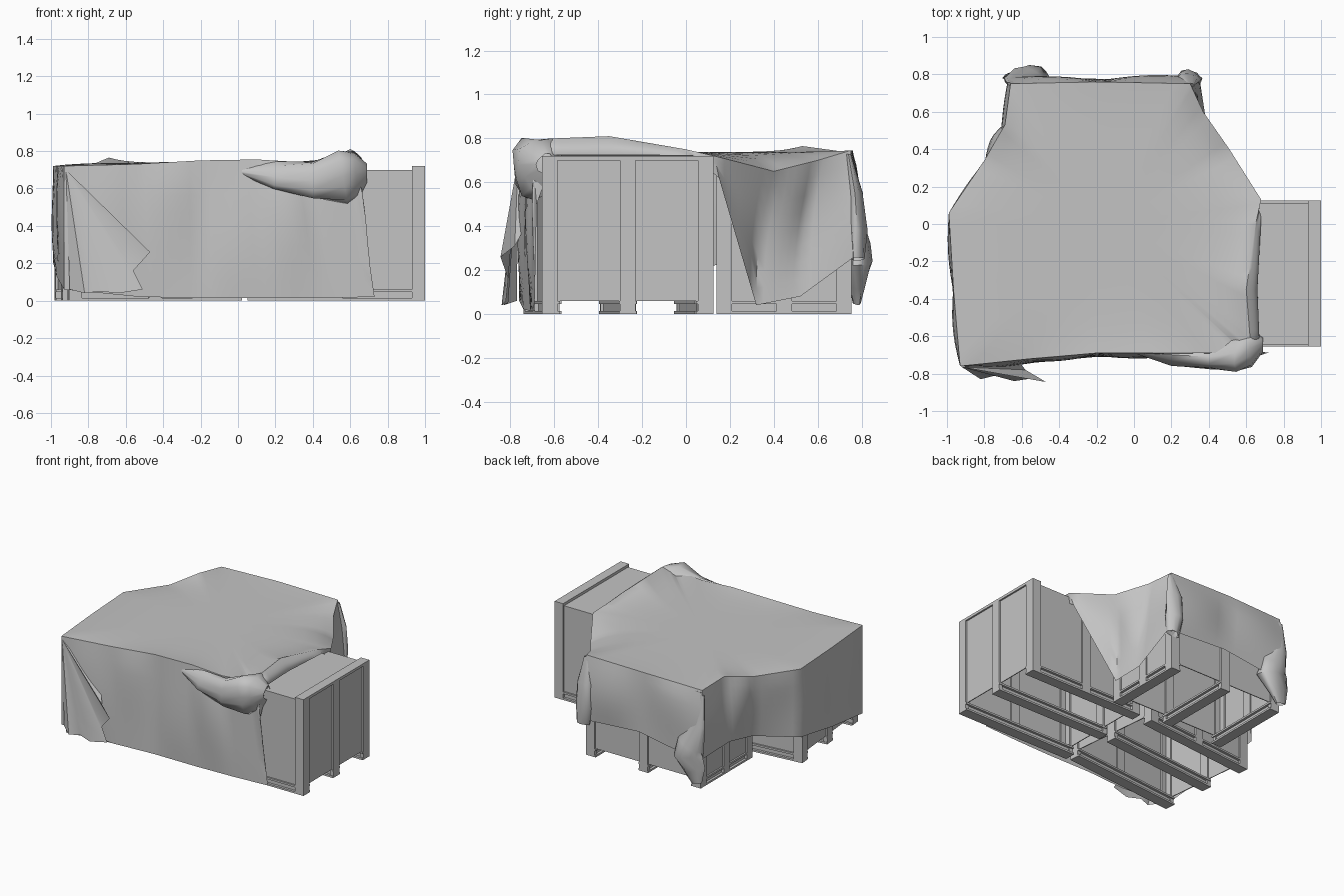
import bpy, bmesh
from math import sin, cos, pi, radians
from mathutils import Vector, Matrix

cube = bpy.data.objects.get("Cube")
if cube:
    bpy.data.objects.remove(cube, do_unlink=True)

GREY = (0.55, 0.55, 0.55, 1)
grey = bpy.data.materials.new("plain grey")
grey.use_nodes = True
grey.diffuse_color = GREY
grey.node_tree.nodes["Principled BSDF"].inputs["Base Color"].default_value = GREY


def finish(name, bm, smooth=None):
    bmesh.ops.recalc_face_normals(bm, faces=bm.faces)
    mesh = bpy.data.meshes.new(name)
    bm.to_mesh(mesh)
    bm.free()
    mesh.materials.append(grey)
    obj = bpy.data.objects.new(name, mesh)
    bpy.context.collection.objects.link(obj)
    if smooth:
        bpy.ops.object.select_all(action="DESELECT")
        obj.select_set(True)
        bpy.context.view_layer.objects.active = obj
        bpy.ops.object.shade_smooth_by_angle(angle=radians(smooth))
    return obj


def box(bm, x0, x1, y0, y1, z0, z1):
    place = Matrix.Translation(((x0 + x1) / 2, (y0 + y1) / 2, (z0 + z1) / 2))
    size = Matrix.Diagonal((x1 - x0, y1 - y0, z1 - z0, 1))
    bmesh.ops.create_cube(bm, size=1, matrix=place @ size)


def crate(name, x, y, length, width, turn=0):
    """Hollow crate, open below, on three I-section skids, battens on every wall."""
    hx, hy, inset, post = length / 2, width / 2, 0.012, 0.07
    top, floor, inner = 0.72, 0.06, 0.03
    parts = {}

    # thin wall panels and lid
    bm = parts["panels"] = bmesh.new()
    wx, wy = hx - inset, hy - inset
    box(bm, -wx, wx, -wy, wy, 0.69, 0.70)
    for end in (-1, 1):
        box(bm, *sorted((end * wx, end * (wx - 0.006))), -wy, wy, floor, 0.70)
        box(bm, -wx, wx, *sorted((end * wy, end * (wy - 0.006))), floor, 0.70)

    # battens: three through each wall, and a rail over both ends
    bm = parts["battens"] = bmesh.new()
    for end in (-1, 1):
        ends = sorted((end * hx, end * (hx - inner)))
        sides = sorted((end * hy, end * (hy - inner)))
        for step in (-1, 0, 1):
            px, py = step * (hx - post / 2), step * (hy - post / 2)
            box(bm, *ends, py - post / 2, py + post / 2, 0.01, top)
            box(bm, px - post / 2, px + post / 2, *sides, 0.01, top)
        rail = sorted((end * hx, end * (hx - post)))
        box(bm, *rail, -hy, hy, 0.70, top)

    # skids
    bm = parts["skids"] = bmesh.new()
    for step in (-1, 0, 1):
        py = step * (hy - 0.04)
        for half, z0, z1 in ((0.04, 0, 0.014), (0.022, 0.014, 0.046), (0.04, 0.046, floor)):
            box(bm, -hx, hx, py - half, py + half, z0, z1)

    for part, bm in parts.items():
        obj = finish(name + "_" + part, bm)
        obj.location = (x, y, 0)
        obj.rotation_euler.z = radians(turn)


crate("right_crate", 0.525, -0.265, 0.95, 0.78)
crate("left_crate", -0.48, -0.31, 0.93, 0.77, turn=5.8)
crate("back_crate", -0.175, 0.447, 0.615, 0.95, turn=90)

# Cover: each spoke holds a rim point, a hem point and the bulge between them
SPOKES = [
    # front
    ((-.93, -.76, .72), (-.93, -.76, .06), 0),
    ((-.55, -.72, .73), (-.52, -.74, .02), .01),
    ((-.2, -.69, .75), (-.2, -.71, .015), 0),
    ((.1, -.69, .755), (.15, -.71, .015), .015),
    ((.35, -.69, .74), (.45, -.70, .015), .01),
    ((.59, -.69, .76), (.73, -.69, .02), 0),
    # gathered edge across the right crate
    ((.62, -.67, .79), (.66, -.68, .5), .02),
    ((.62, -.6, .8), (.67, -.6, .725), .02),
    ((.6, -.35, .81), (.66, -.35, .725), .02),
    ((.65, 0, .75), (.68, .03, .722), 0),
    # hollow between right and back crates
    ((.68, .13, .72), (.66, .15, .62), 0),
    ((.51, .4, .65), (.43, .32, .04), -.05),
    ((.37, .6, .7), (.39, .52, .08), -.03),
    # back
    ((.3, .75, .745), (.35, .78, .27), .02),
    ((-.2, .76, .745), (-.15, .775, .3), 0),
    ((-.66, .75, .735), (-.66, .79, .22), .02),
    # left
    ((-.69, .53, .765), (-.71, .5, .27), .01),
    ((-.8, .34, .72), (-.76, .3, .25), .01),
    ((-.99, .06, .72), (-.99, .06, .21), 0),
    ((-.965, -.35, .72), (-.97, -.35, .13), 0),
]
CENTRE = Vector((-.15, 0, .738))
STEPS = 6
TOP_RINGS = (.2, .4, .6, .75, .85, .93, 1)
SIDE_RINGS = 8

bm = bmesh.new()
hub = bm.verts.new(CENTRE)
columns = []
for i, (rim_a, hem_a, bulge_a) in enumerate(SPOKES):
    rim_b, hem_b, bulge_b = SPOKES[(i + 1) % len(SPOKES)]
    for k in range(STEPS):
        f = k / STEPS
        rim = Vector(rim_a).lerp(Vector(rim_b), f)
        hem = Vector(hem_a).lerp(Vector(hem_b), f)
        bulge = bulge_a + (bulge_b - bulge_a) * f
        out = (rim - CENTRE) * Vector((1, 1, 0))
        out.normalize()
        column = []
        for t in TOP_RINGS:
            p = CENTRE.lerp(rim, t)
            p.z = CENTRE.z + (rim.z - CENTRE.z) * t ** 6
            column.append(bm.verts.new(p))
        drop = min(1, (rim - hem).length / 0.5)
        for r in range(1, SIDE_RINGS + 1):
            s = r / SIDE_RINGS
            # hanging pleats slant a little and fade at the spokes
            pleat = 0.014 * drop * sin(pi * f) * sin(pi * s ** .7) * (1 + sin(i * 2.4 + s * 2))
            p = rim.lerp(hem, s) + out * (bulge * sin(pi * s) + pleat)
            column.append(bm.verts.new(p))
        columns.append(column)
for a, b in zip(columns, columns[1:] + columns[:1]):
    bm.faces.new((hub, a[0], b[0]))
    for j in range(len(a) - 1):
        bm.faces.new((a[j], a[j + 1], b[j + 1], b[j]))
finish("cloth_cover", bm, smooth=50)


def fold(name, path, depth, sides=12):
    """Bunched cloth: wobbly flattened rings along (point, radius) pairs."""
    bm = bmesh.new()
    rings = []
    for i, (point, radius) in enumerate(path):
        before = Vector(path[max(i - 1, 0)][0])
        after = Vector(path[min(i + 1, len(path) - 1)][0])
        across = (after - before).cross(Vector((0, 1, 0))).normalized()
        ring = []
        for k in range(sides):
            a = 2 * pi * k / sides
            r = radius * (1 + .15 * sin(3 * a + i * 1.3))
            offset = across * cos(a) * r + Vector((0, sin(a) * r * depth, 0))
            ring.append(bm.verts.new(Vector(point) + offset))
        rings.append(ring)
    for a, b in zip(rings, rings[1:]):
        for k in range(sides):
            n = (k + 1) % sides
            bm.faces.new((a[k], a[n], b[n], b[k]))
    finish(name, bm, smooth=60)


def flap(name, apex, hem, rows=5):
    """Loose corner of cloth fanning from an apex down to its hem points."""
    bm = bmesh.new()
    tip = bm.verts.new(apex)
    fan = [[bm.verts.new(Vector(apex).lerp(Vector(p), (r + 1) / rows)) for r in range(rows)]
           for p in hem]
    for a, b in zip(fan, fan[1:]):
        bm.faces.new((tip, a[0], b[0]))
        for r in range(rows - 1):
            bm.faces.new((a[r], a[r + 1], b[r + 1], b[r]))
    finish(name, bm, smooth=40)


# Bunched cloth at the corners
fold("front_gather", [((.02, -.68, .69), .02), ((.2, -.7, .66), .075),
                      ((.4, -.71, .64), .095), ((.56, -.69, .67), .14),
                      ((.63, -.66, .68), .13), ((.69, -.64, .68), .05)], .75)
flap("front_corner_flap", (-.92, -.765, .7),
     [(-.9, -.77, .06), (-.82, -.83, .04), (-.74, -.81, .05), (-.64, -.84, .04),
      (-.51, -.82, .06), (-.56, -.81, .16), (-.47, -.845, .26), (-.58, -.78, .31),
      (-.62, -.73, .4)])
fold("back_left_fold", [((-.66, .75, .7), .02), ((-.65, .77, .48), .05),
                        ((-.59, .79, .32), .1), ((-.56, .79, .24), .12),
                        ((-.62, .78, .14), .08), ((-.64, .78, .05), .04)], .45)
fold("back_right_fold", [((.3, .74, .73), .02), ((.29, .77, .55), .06),
                         ((.29, .78, .38), .07), ((.31, .78, .25), .05)], .6)
